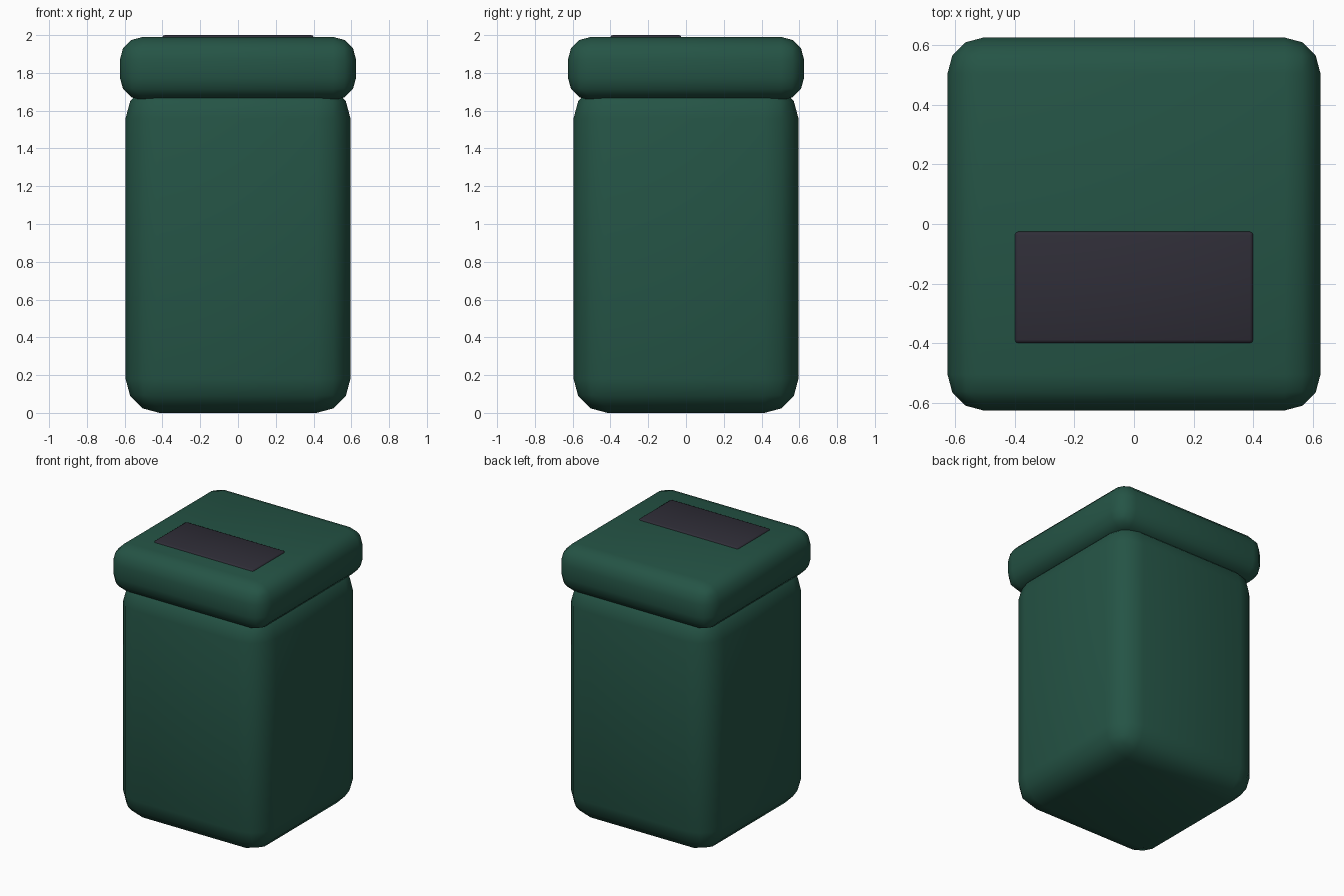
import bpy
import bmesh

cube = bpy.data.objects.get("Cube")
if cube:
    bpy.data.objects.remove(cube, do_unlink=True)


def make_material(name, rgb):
    mat = bpy.data.materials.new(name)
    mat.use_nodes = True
    colour = (*rgb, 1.0)
    mat.diffuse_color = colour
    mat.node_tree.nodes["Principled BSDF"].inputs["Base Color"].default_value = colour
    return mat


def rounded_box(name, low, high, radius, segments, mat):
    """Box between two corners with rounded edges and smooth shading."""
    mesh = bpy.data.meshes.new(name)
    bm = bmesh.new()
    bmesh.ops.create_cube(bm, size=1)
    for v in bm.verts:
        v.co = [(a + b) / 2 + c * (b - a) for a, b, c in zip(low, high, v.co)]
    bmesh.ops.bevel(bm, geom=bm.edges[:], offset=radius, segments=segments,
                    profile=0.5, affect='EDGES')
    for f in bm.faces:
        f.smooth = True
    bm.to_mesh(mesh)
    bm.free()
    mesh.materials.append(mat)
    obj = bpy.data.objects.new(name, mesh)
    bpy.context.collection.objects.link(obj)
    return obj


green = make_material("dark green", (0.018, 0.088, 0.060))
charcoal = make_material("charcoal", (0.028, 0.026, 0.038))

# Tall container, its rounded top tucked into the lid
rounded_box("body", (-0.595, -0.595, 0), (0.595, 0.595, 1.74), 0.18, 3, green)

# Overhanging lid
rounded_box("lid", (-0.625, -0.625, 1.655), (0.625, 0.625, 1.99), 0.12, 3, green)

# Dark panel towards the front of the lid, set into its top
rounded_box("lid_panel", (-0.4, -0.4, 1.97), (0.4, -0.025, 2.0), 0.012, 2, charcoal)
